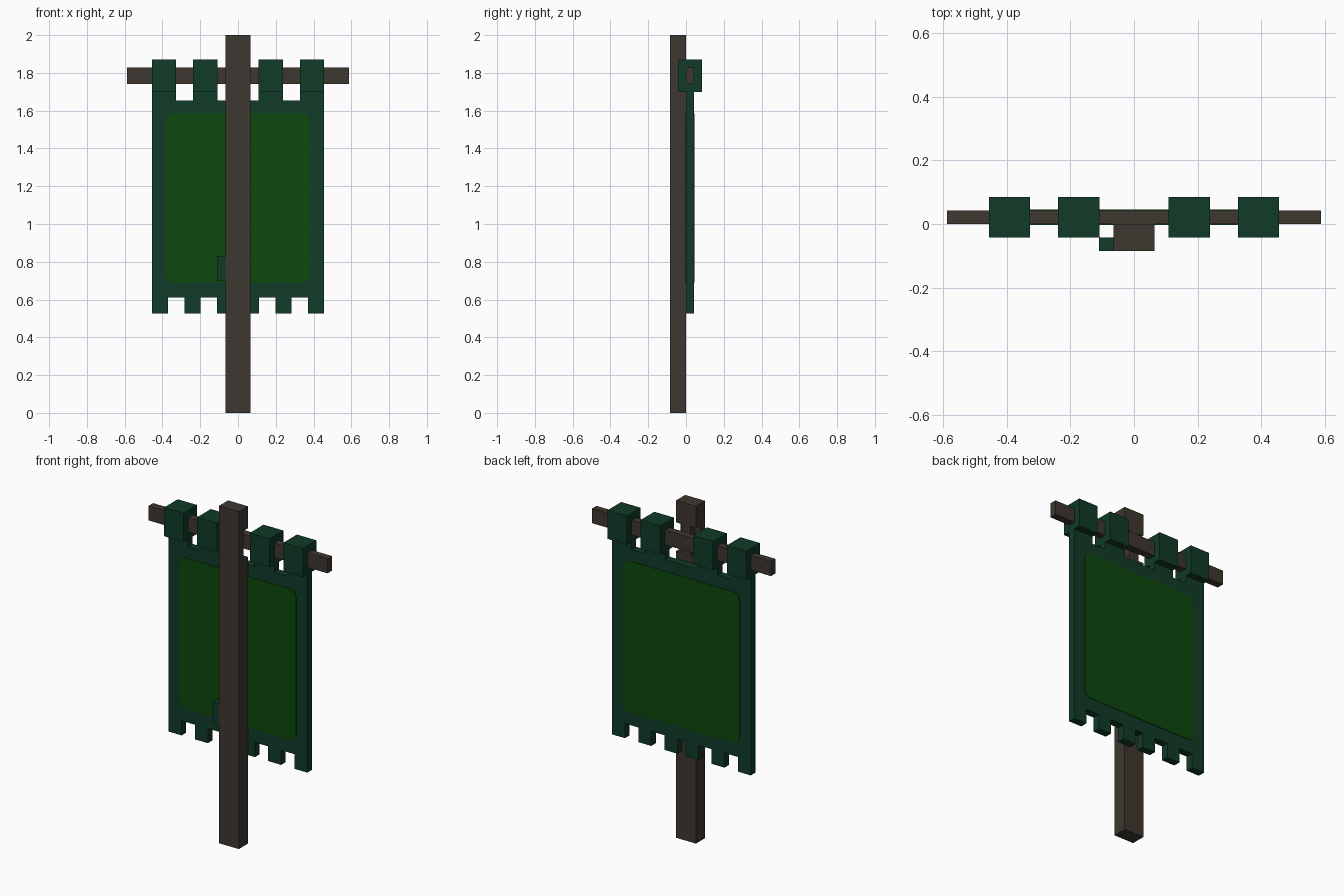
import bpy, bmesh, math

if "Cube" in bpy.data.objects:
    bpy.data.objects.remove(bpy.data.objects["Cube"])


def material(name, rgb):
    m = bpy.data.materials.new(name)
    m.diffuse_color = (*rgb, 1)
    m.use_nodes = True
    m.node_tree.nodes["Principled BSDF"].inputs["Base Color"].default_value = m.diffuse_color
    return m


WOOD = material("dark wood", (0.049, 0.038, 0.029))
TRIM = material("deep green cloth", (0.005, 0.043, 0.020))
FIELD = material("bright green cloth", (0.004, 0.064, 0.004))


def prism(name, outline, y0, y1, mat):
    """Extrude an x/z outline from y0 to y1."""
    bm = bmesh.new()
    face = bm.faces.new([bm.verts.new((x, y0, z)) for x, z in outline])
    ext = bmesh.ops.extrude_face_region(bm, geom=[face])
    moved = [v for v in ext["geom"] if isinstance(v, bmesh.types.BMVert)]
    bmesh.ops.translate(bm, verts=moved, vec=(0, y1 - y0, 0))
    bmesh.ops.recalc_face_normals(bm, faces=bm.faces)
    mesh = bpy.data.meshes.new(name)
    bm.to_mesh(mesh)
    bm.free()
    mesh.materials.append(mat)
    obj = bpy.data.objects.new(name, mesh)
    bpy.context.collection.objects.link(obj)
    return obj


def box(name, x0, x1, y0, y1, z0, z1, mat):
    return prism(name, [(x0, z0), (x1, z0), (x1, z1), (x0, z1)], y0, y1, mat)


# Pole: full-width front strip, rear half notched around the crossbar
P = 0.065
box("pole_front", -P, P, -0.085, -0.043, 0, 2, WOOD)
box("pole_rear_lower", -P, P, -0.043, 0, 0, 1.70, WOOD)
box("pole_rear_top", -P, P, -0.043, 0, 1.87, 2, WOOD)
box("pole_neck", -0.03, 0.03, -0.043, 0, 1.70, 1.87, WOOD)

# Crossbar
box("crossbar", -0.587, 0.587, 0, 0.043, 1.742, 1.828, WOOD)

# Hanging loops around the crossbar
loops = [(-0.455, -0.327), (-0.238, -0.108), (0.108, 0.238), (0.327, 0.455)]
for x0, x1 in loops:
    box("hanging_loop", x0, x1, -0.043, 0.085, 1.70, 1.87, TRIM)

# Banner cloth: one outline with tabs along the top and bottom
feet = [(-0.455, -0.37), (-0.283, -0.198), (-0.111, -0.026),
        (0.026, 0.111), (0.198, 0.283), (0.37, 0.455)]


def tabbed_edge(tabs, z_edge, z_tab):
    pts = []
    for i, (a, b) in enumerate(tabs):
        if i > 0:
            pts.append((a, z_edge))
        pts += [(a, z_tab), (b, z_tab)]
        if i < len(tabs) - 1:
            pts.append((b, z_edge))
    return pts


outline = tabbed_edge(feet, 0.612, 0.525) + tabbed_edge(loops, 1.655, 1.70)[::-1]
prism("banner_cloth", outline, 0, 0.043, TRIM)

# Rounded inner field on both faces of the cloth
field = []
R = 0.045
for i, (cx, cz) in enumerate([(0.383, 1.585), (-0.383, 1.585),
                              (-0.383, 0.69), (0.383, 0.69)]):
    ox = cx - math.copysign(R, cx)
    oz = cz - R if cz > 1 else cz + R
    for k in range(4):
        t = math.radians(90 * i + 30 * k)
        field.append((ox + R * math.cos(t), oz + R * math.sin(t)))
prism("field_front", field, -0.003, 0.001, FIELD)
prism("field_back", field, 0.042, 0.046, FIELD)

# Small cloth tie beside the pole
box("cloth_tie", -0.11, -0.06, -0.0845, -0.043, 0.70, 0.828, TRIM)
